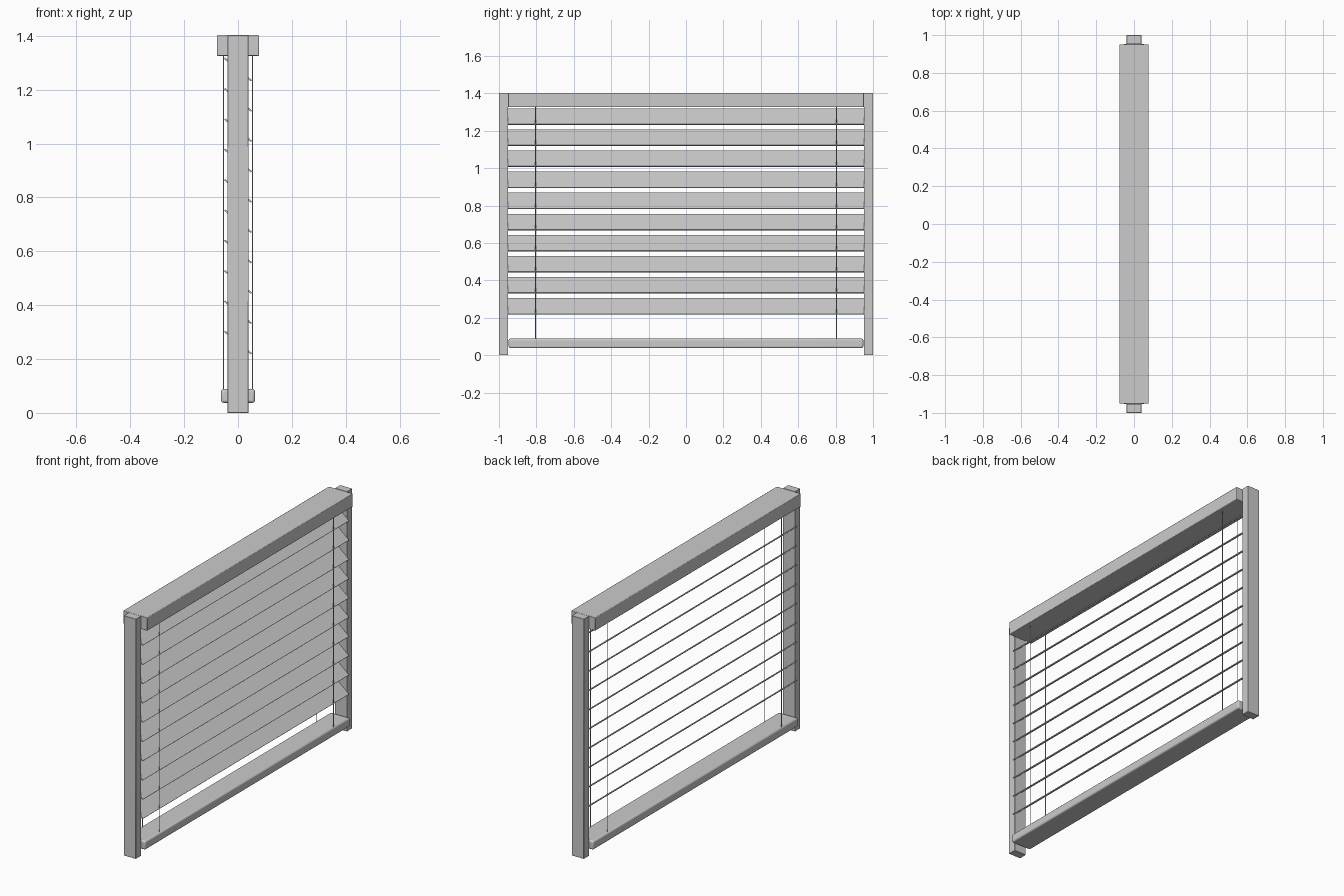
import bpy, math

if "Cube" in bpy.data.objects:
    bpy.data.objects.remove(bpy.data.objects["Cube"])


def box(name, size, loc, bevel=0.0, segs=2, tilt=0.0):
    bpy.ops.mesh.primitive_cube_add(size=1, location=loc)
    o = bpy.context.object
    o.name = name
    o.scale = size
    bpy.ops.object.transform_apply(location=False, rotation=False, scale=True)
    o.rotation_euler.y = tilt
    if bevel:
        m = o.modifiers.new("soft_edges", 'BEVEL')
        m.width = bevel
        m.segments = segs
        bpy.ops.object.shade_smooth_by_angle()
    return o


TOP = 1.403

# Side posts
for side, s in (("left", -1), ("right", 1)):
    box("post_" + side, (0.078, 0.048, TOP), (0, s * 0.976, TOP / 2), 0.001, 1)

# Head rail and bottom rail
box("head_rail", (0.156, 1.902, 0.077), (0, 0, TOP - 0.0385), 0.003)
box("bottom_rail", (0.126, 1.896, 0.051), (0, 0, 0.063), 0.009, 3)

# Tilted slats, dropping towards +x
for i in range(10):
    box(f"slat_{i + 1:02d}", (0.13, 1.904, 0.006),
        (0, 0, 0.261 + i * 0.1127), tilt=math.radians(40))

# Ladder cords in front of and behind the slats
for x in (-0.054, 0.054):
    for y in (-0.805, 0.805):
        bpy.ops.mesh.primitive_cylinder_add(vertices=8, radius=0.002, depth=1.26,
                                            location=(x, y, 0.71))
        bpy.context.object.name = "cord"
        bpy.ops.object.shade_smooth_by_angle()
